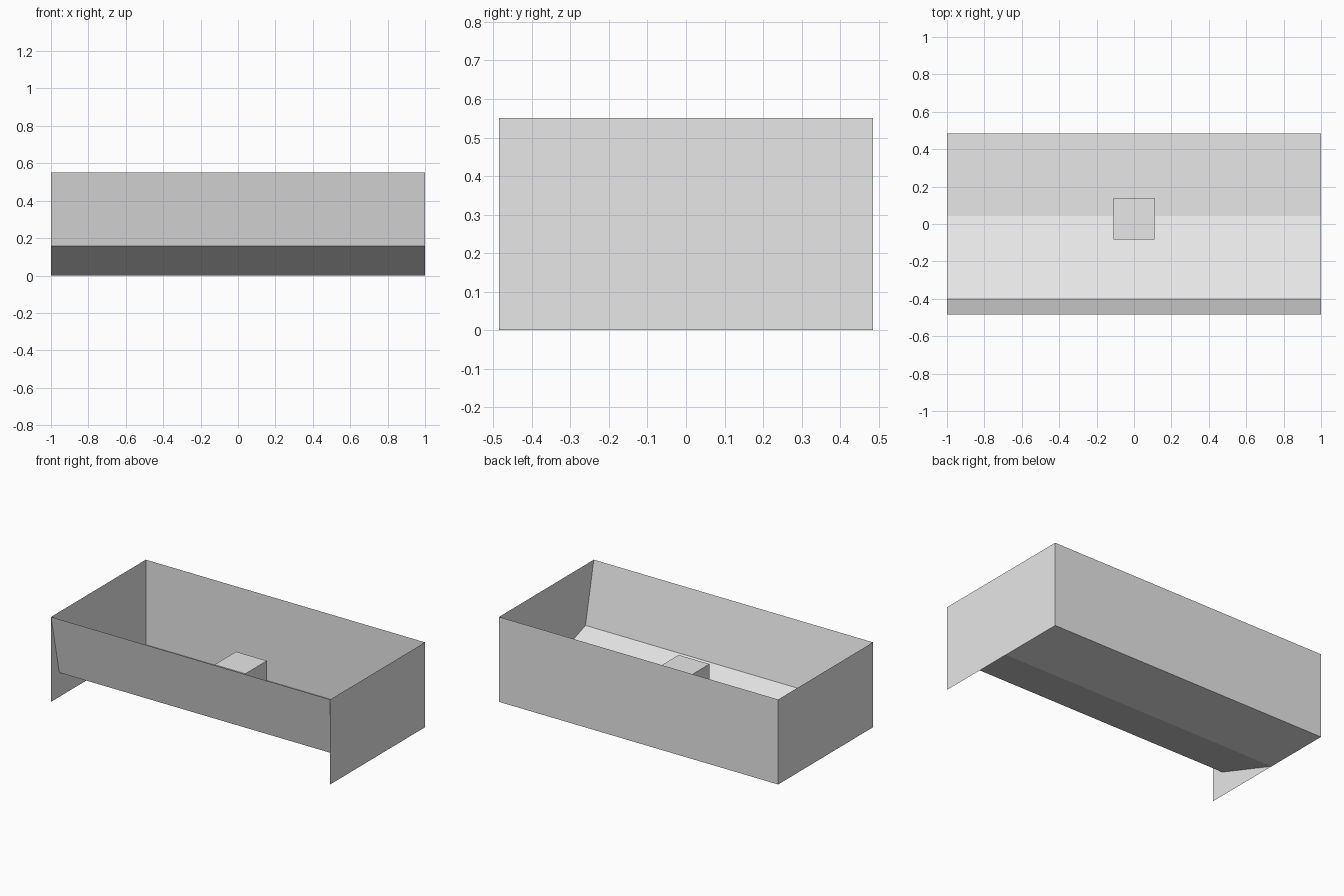
import bpy
import bmesh

cube = bpy.data.objects.get("Cube")
if cube:
    bpy.data.objects.remove(cube, do_unlink=True)

# Main dimensions
HALF_X, HALF_Y, HEIGHT = 1.0, 0.485, 0.55
STEP_Y, STEP_Z, FOLD_Y = -0.4, 0.157, 0.043

grey = bpy.data.materials.new("light_grey")
grey.use_nodes = True
colour = (0.8, 0.8, 0.8, 1)
grey.diffuse_color = colour
grey.node_tree.nodes["Principled BSDF"].inputs["Base Color"].default_value = colour


def finish(name, bm):
    mesh = bpy.data.meshes.new(name)
    bm.to_mesh(mesh)
    bm.free()
    mesh.materials.append(grey)
    obj = bpy.data.objects.new(name, mesh)
    bpy.context.collection.objects.link(obj)
    return obj


def sheet(name, profile):
    """Sweep a (y, z) profile across the full width."""
    bm = bmesh.new()
    rows = [[bm.verts.new((x, y, z)) for y, z in profile] for x in (-HALF_X, HALF_X)]
    for i in range(len(profile) - 1):
        bm.faces.new((rows[0][i], rows[0][i + 1], rows[1][i + 1], rows[1][i]))
    return finish(name, bm)


# Back wall, floor with raised front ramp, and leaning front panel
sheet("back_wall", [(HALF_Y, HEIGHT), (HALF_Y, 0)])
sheet("floor", [(HALF_Y, 0), (FOLD_Y, 0), (STEP_Y, STEP_Z)])
sheet("front_panel", [(STEP_Y, STEP_Z), (-HALF_Y, HEIGHT)])

# Full rectangular end walls
for name, side in (("left_wall", 1), ("right_wall", -1)):
    bm = bmesh.new()
    corners = [(-HALF_Y, 0), (HALF_Y, 0), (HALF_Y, HEIGHT), (-HALF_Y, HEIGHT)]
    bm.faces.new([bm.verts.new((side * HALF_X, side * y, z)) for y, z in corners])
    finish(name, bm)

# Small block in the middle
bm = bmesh.new()
bmesh.ops.create_cube(bm, size=0.22)
block = finish("centre_block", bm)
block.location = (0, 0.028, 0.215)
